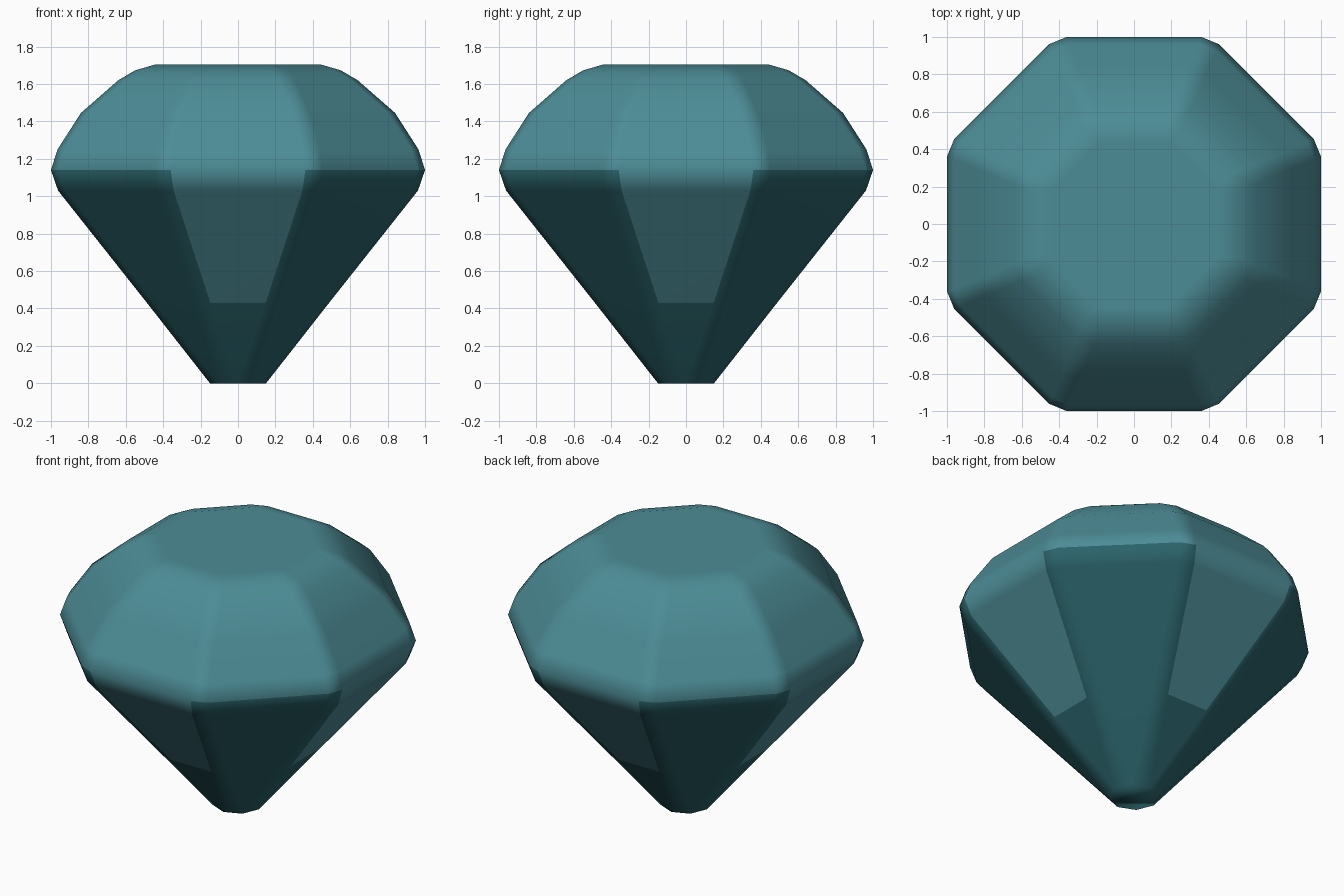
import bpy, bmesh, math
from mathutils import Matrix, Vector

if "Cube" in bpy.data.objects:
    bpy.data.objects.remove(bpy.data.objects["Cube"])

T = math.tan(math.pi / 8)


def material(name, rgb):
    m = bpy.data.materials.new(name)
    m.diffuse_color = (*rgb, 1)
    m.use_nodes = True
    m.node_tree.nodes["Principled BSDF"].inputs["Base Color"].default_value = m.diffuse_color
    return m


light_teal = material("light teal", (0.073, 0.263, 0.305))
deep_teal = material("deep teal", (0.023, 0.123, 0.143))

# Octagonal rings: height, distance from axis to facet, corner chamfer
C = 0.054
RINGS = [
    (0.00, 0.15, 0.15 * T),   # culet, facets run to a point
    (0.43, 0.487, C),
    (1.03, 0.962, C),
    (1.14, 1.00, C),          # girdle
    (1.25, 0.965, C),
    (1.445, 0.84, C),
    (1.62, 0.64, C),
    (1.673, 0.55, C),
    (1.705, 0.44, 0.0),       # table, sharp corners
]


def ring(bm, z, apothem, chamfer):
    half = T * apothem - chamfer
    verts = []
    for k in range(8):
        turn = Matrix.Rotation(k * math.pi / 4, 3, 'Z')
        for side in (-half, half):
            verts.append(bm.verts.new(turn @ Vector((apothem, side, z))))
    return verts


bm = bmesh.new()
rings = [ring(bm, *r) for r in RINGS]

# Facets and corner chamfers between neighbouring rings
for level, (low, high) in enumerate(zip(rings, rings[1:])):
    for i in range(16):
        j = (i + 1) % 16
        f = bm.faces.new((low[i], low[j], high[j], high[i]))
        crown = level >= 3
        window = level in (1, 2) and i % 4 == 0   # pale panels on the four main sides
        f.material_index = 0 if crown or window else 1

# Culet and table caps
bm.faces.new(rings[0][::-1]).material_index = 1
bm.faces.new(rings[-1]).material_index = 0
bmesh.ops.remove_doubles(bm, verts=bm.verts, dist=0.001)
bmesh.ops.recalc_face_normals(bm, faces=bm.faces)

mesh = bpy.data.meshes.new("gem")
bm.to_mesh(mesh)
bm.free()
mesh.materials.append(light_teal)
mesh.materials.append(deep_teal)
gem = bpy.data.objects.new("gem", mesh)
bpy.context.collection.objects.link(gem)

# Soft bevels around flat facets
for p in mesh.polygons:
    p.use_smooth = True
weighted = gem.modifiers.new("flat facets", 'WEIGHTED_NORMAL')
weighted.weight = 90
